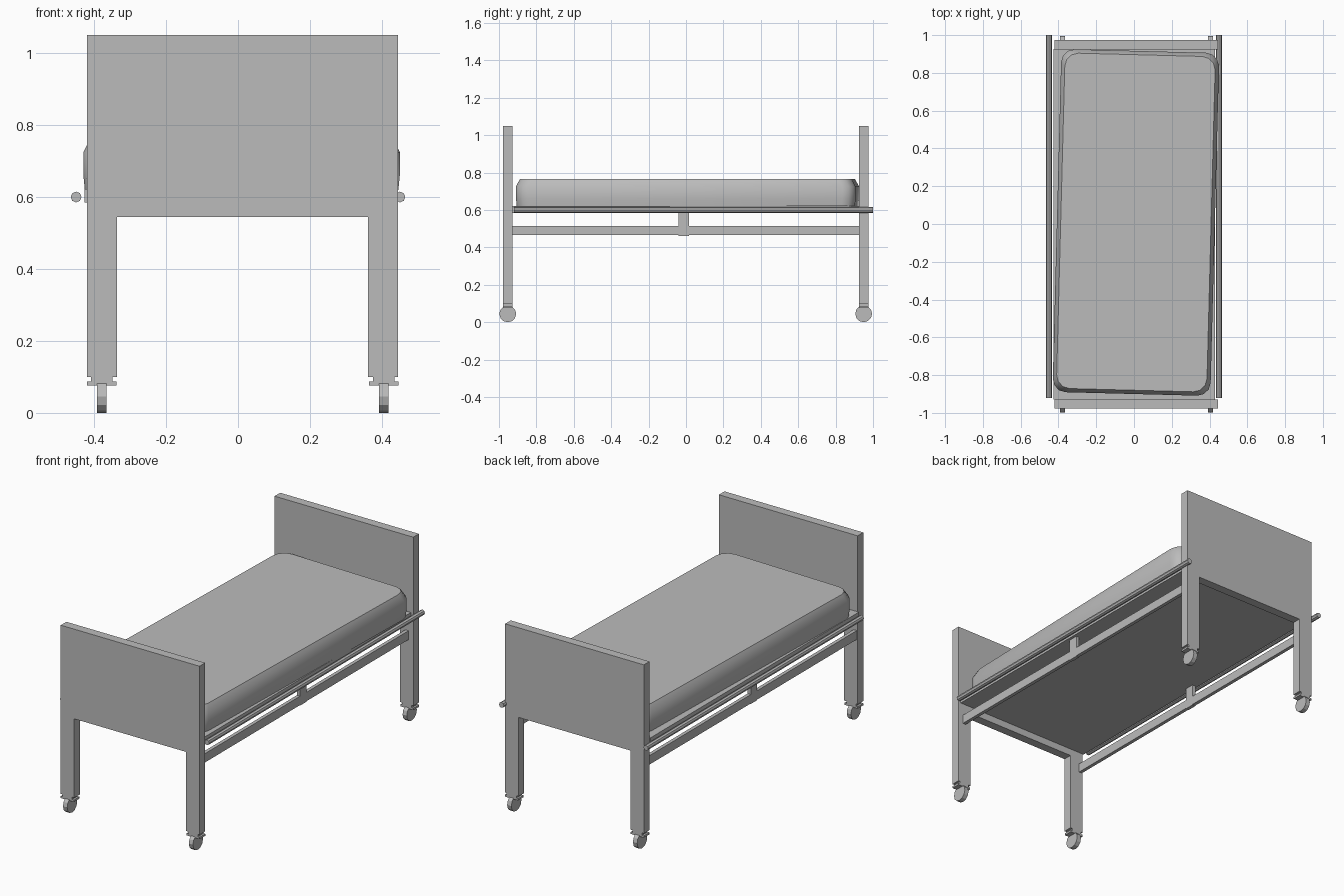
import bpy, bmesh, math
from mathutils import Matrix, Vector

if "Cube" in bpy.data.objects:
    bpy.data.objects.remove(bpy.data.objects["Cube"], do_unlink=True)

grey = bpy.data.materials.new("light grey")
grey.use_nodes = True
GREY = (0.5, 0.5, 0.5, 1)
grey.diffuse_color = GREY
grey.node_tree.nodes["Principled BSDF"].inputs["Base Color"].default_value = GREY


def finish(name, bm):
    bmesh.ops.recalc_face_normals(bm, faces=bm.faces)
    mesh = bpy.data.meshes.new(name)
    bm.to_mesh(mesh)
    bm.free()
    mesh.materials.append(grey)
    ob = bpy.data.objects.new(name, mesh)
    bpy.context.collection.objects.link(ob)
    return ob


def box(name, x, y, z):
    bm = bmesh.new()
    size = Vector((x[1] - x[0], y[1] - y[0], z[1] - z[0]))
    mid = Vector((sum(x), sum(y), sum(z))) / 2
    bmesh.ops.create_cube(bm, size=1, matrix=Matrix.Translation(mid) @ Matrix.Diagonal(size).to_4x4())
    return finish(name, bm)


def rod(name, centre, radius, length, axis, sides):
    bm = bmesh.new()
    turn = Matrix.Rotation(math.pi / 2, 4, "Y" if axis == "X" else "X")
    bmesh.ops.create_cone(bm, cap_ends=True, segments=sides, radius1=radius, radius2=radius,
                          depth=length, matrix=Matrix.Translation(centre) @ turn)
    return finish(name, bm)


def end_panel(name, y):
    # Solid board with two legs, extruded from one outline
    l, r, w, top, under, foot = -0.42, 0.445, 0.084, 1.05, 0.545, 0.1
    outline = [(l, foot), (l + w, foot), (l + w, under), (r - w, under),
               (r - w, foot), (r, foot), (r, top), (l, top)]
    bm = bmesh.new()
    face = bm.faces.new([bm.verts.new((x, y - 0.025, z)) for x, z in outline])
    ext = bmesh.ops.extrude_face_region(bm, geom=[face])
    verts = [v for v in ext["geom"] if isinstance(v, bmesh.types.BMVert)]
    bmesh.ops.translate(bm, verts=verts, vec=(0, 0.05, 0))
    return finish(name, bm)


def rounded_ring(bm, half_x, half_y, radius, z, steps=3):
    ring = []
    for k, (sx, sy) in enumerate([(1, 1), (-1, 1), (-1, -1), (1, -1)]):
        for i in range(steps + 1):
            a = math.pi / 2 * (k + i / steps)
            ring.append(bm.verts.new((sx * (half_x - radius) + radius * math.cos(a),
                                      sy * (half_y - radius) + radius * math.sin(a), z)))
    return ring


# End panels and casters
for end, y in (("foot", -0.953), ("head", 0.95)):
    end_panel(end + "_panel", y)
    for side, x in (("right", -0.379), ("left", 0.405)):
        tag = f"{end}_{side}_caster_"
        box(tag + "neck", (x - 0.03, x + 0.03), (y - 0.025, y + 0.025), (0.086, 0.1))
        box(tag + "plate", (x - 0.041, x + 0.041), (y - 0.025, y + 0.025), (0.076, 0.087))
        rod(tag + "wheel", (x, y, 0.045), 0.045, 0.026, "X", 12)

# Bed deck
box("deck", (-0.427, 0.43), (-0.93, 0.926), (0.585, 0.622))

# Side frames
for side, s in (("right", -1), ("left", 1)):
    rod(side + "_round_rail", (s * 0.45, 0.04, 0.6), 0.015, 1.92, "Y", 8)
    x = (s * 0.405 - 0.01, s * 0.405 + 0.01)
    box(side + "_lower_rail", x, (-0.93, 0.926), (0.465, 0.515))
    box(side + "_rail_post", x, (-0.04, 0.015), (0.462, 0.587))

# Mattress, lying slightly askew
bm = bmesh.new()
rings = [rounded_ring(bm, 0.418 - d, 0.908 - d, 0.07, z)
         for d, z in ((0.004, 0.62), (0, 0.66), (0, 0.725), (0.02, 0.765))]
n = len(rings[0])
for a, b in zip(rings, rings[1:]):
    for i in range(n):
        bm.faces.new((a[i], a[(i + 1) % n], b[(i + 1) % n], b[i]))
bm.faces.new(rings[0])
bm.faces.new(rings[-1])
mattress = finish("mattress", bm)
mattress.location = (0.01, 0.008, 0)
mattress.rotation_euler.z = math.radians(-1.5)
bpy.context.view_layer.objects.active = mattress
mattress.select_set(True)
bpy.ops.object.shade_smooth_by_angle(angle=math.radians(35))
